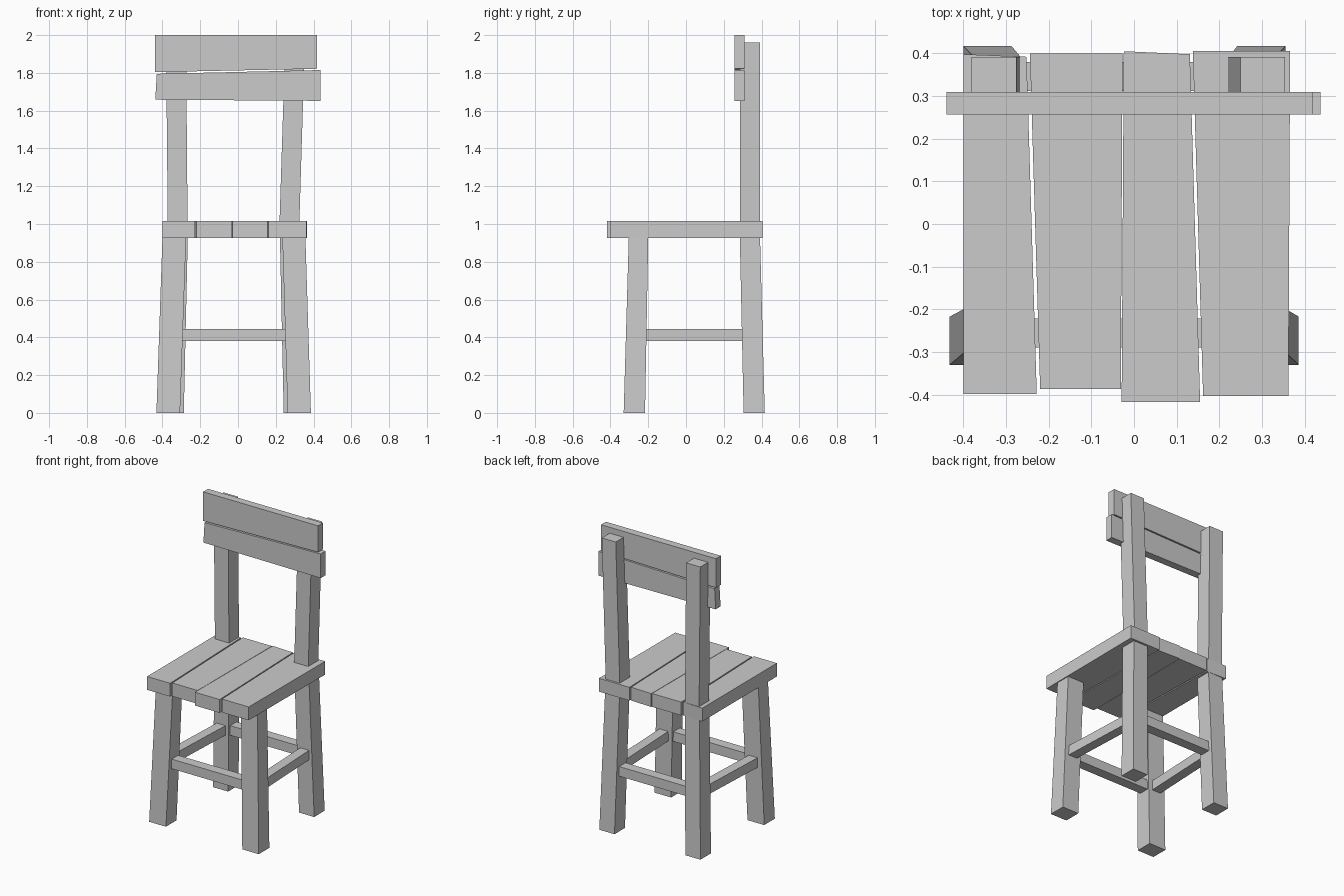
import bpy, bmesh

if "Cube" in bpy.data.objects:
    bpy.data.objects.remove(bpy.data.objects["Cube"])


def loft(name, ring_a, ring_b):
    """Solid between two matching four-point rings."""
    bm = bmesh.new()
    a = [bm.verts.new(p) for p in ring_a]
    b = [bm.verts.new(p) for p in ring_b]
    bm.faces.new(a)
    bm.faces.new(b)
    for i in range(4):
        j = (i + 1) % 4
        bm.faces.new((a[i], a[j], b[j], b[i]))
    bmesh.ops.recalc_face_normals(bm, faces=bm.faces)
    mesh = bpy.data.meshes.new(name)
    bm.to_mesh(mesh)
    bm.free()
    bpy.context.collection.objects.link(bpy.data.objects.new(name, mesh))


def rect(x0, x1, y0, y1, z):
    return [(x0, y0, z), (x1, y0, z), (x1, y1, z), (x0, y1, z)]


def post(name, low, z0, high, z1):
    loft(name, rect(*low, z0), rect(*high, z1))


SEAT_LOW, SEAT_TOP = 0.925, 1.015

# Seat planks, slightly crooked: outlines seen from above
planks = [
    [(-0.40, -0.398), (-0.228, -0.398), (-0.252, 0.392), (-0.40, 0.398)],
    [(-0.22, -0.387), (-0.031, -0.387), (-0.027, 0.40), (-0.244, 0.40)],
    [(-0.029, -0.417), (0.155, -0.417), (0.131, 0.398), (-0.024, 0.405)],
    [(0.162, -0.403), (0.362, -0.403), (0.366, 0.406), (0.138, 0.406)],
]
for i, p in enumerate(planks):
    loft(f"seat_plank_{i + 1}", [(x, y, SEAT_LOW) for x, y in p],
         [(x, y, SEAT_TOP) for x, y in p])

# Splayed legs
FY0, FY1 = (-0.33, -0.217), (-0.303, -0.20)
BY0, BY1 = (0.305, 0.417), (0.285, 0.392)
post("front_leg_left", (-0.432, -0.307, *FY0), 0, (-0.40, -0.275, *FY1), SEAT_LOW)
post("front_leg_right", (0.263, 0.386, *FY0), 0, (0.235, 0.357, *FY1), SEAT_LOW)
post("back_leg_left", (-0.40, -0.287, *BY0), 0, (-0.375, -0.266, *BY1), SEAT_LOW)
post("back_leg_right", (0.242, 0.355, *BY0), 0, (0.222, 0.33, *BY1), SEAT_LOW)

# Backrest posts
post("back_post_left", (-0.372, -0.267, *BY1), SEAT_TOP, (-0.381, -0.275, *BY1), 1.96)
post("back_post_right", (0.22, 0.325, *BY1), SEAT_TOP, (0.25, 0.354, *BY1), 1.96)

# Stretchers between the legs
S0, S1 = 0.38, 0.445
post("front_stretcher", (-0.30, 0.256, -0.29, -0.222), S0, (-0.30, 0.256, -0.29, -0.222), S1)
post("back_stretcher", (-0.28, 0.236, 0.312, 0.38), S0, (-0.28, 0.236, 0.312, 0.38), S1)
for side, xf, xb in (("left", -0.355, -0.333), ("right", 0.312, 0.29)):
    ring = [(xf - 0.033, -0.21), (xf + 0.033, -0.21), (xb + 0.033, 0.30), (xb - 0.033, 0.30)]
    loft(f"{side}_stretcher", [(x, y, S0) for x, y in ring], [(x, y, S1) for x, y in ring])

# Backrest slats: outlines seen from the front
slats = {
    "upper_back_slat": [(-0.44, 1.804), (0.418, 1.822), (0.418, 2.0), (-0.44, 2.0)],
    "lower_back_slat": [(-0.438, 1.658), (0.437, 1.652), (0.437, 1.815), (-0.43, 1.795)],
}
for name, p in slats.items():
    loft(name, [(x, 0.257, z) for x, z in p], [(x, 0.309, z) for x, z in p])
